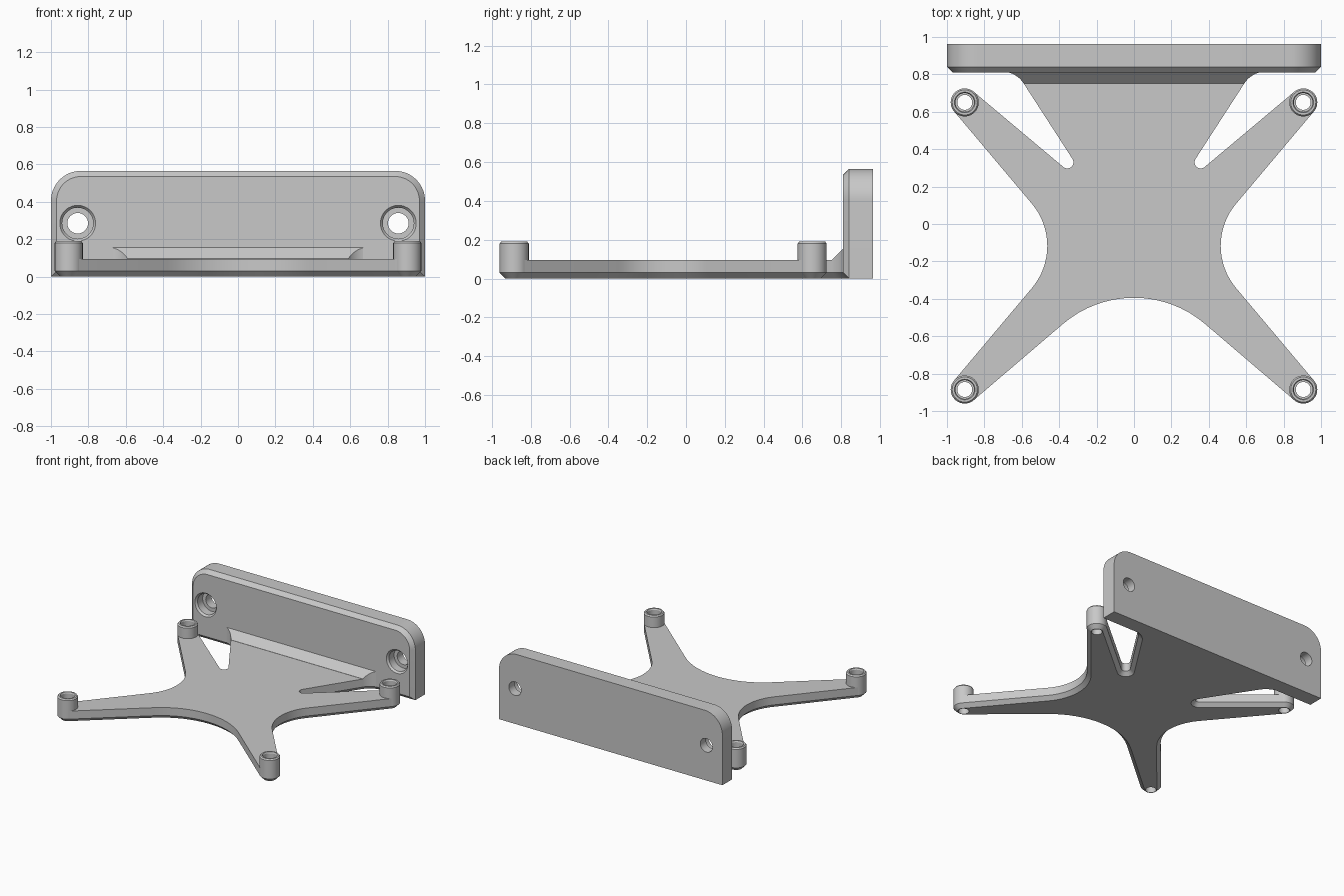
import bpy, bmesh, math
from mathutils import Vector

cube = bpy.data.objects.get("Cube")
if cube:
    bpy.data.objects.remove(cube, do_unlink=True)

GREY = (0.58, 0.58, 0.58, 1)
mat = bpy.data.materials.new("plain grey")
mat.use_nodes = True
mat.diffuse_color = GREY
mat.node_tree.nodes["Principled BSDF"].inputs["Base Color"].default_value = GREY

CHAMFER = 0.03
BASE_TOP = 0.095
BOSS_R = 0.075


def fillet(corners, steps=16):
    """Closed 2D outline from (x, y, radius) corners."""
    out = []
    for i, (x, y, r) in enumerate(corners):
        p = Vector((x, y))
        if r == 0:
            out.append(p)
            continue
        a = (Vector(corners[i - 1][:2]) - p).normalized()
        b = (Vector(corners[(i + 1) % len(corners)][:2]) - p).normalized()
        half = a.angle(b) / 2
        c = p + (a + b).normalized() * r / math.sin(half)
        t = r / math.tan(half)
        start, end = p + a * t - c, p + b * t - c
        first = math.atan2(start.y, start.x)
        sweep = math.atan2(start.x * end.y - start.y * end.x, start.dot(end))
        for k in range(steps + 1):
            angle = first + sweep * k / steps
            out.append(c + r * Vector((math.cos(angle), math.sin(angle))))
    return out


def inset(points, d):
    """Move a counter-clockwise outline inward by d with mitred corners."""
    out = []
    for i, p in enumerate(points):
        e1 = (p - points[i - 1]).normalized()
        e2 = (points[(i + 1) % len(points)] - p).normalized()
        n1, n2 = Vector((-e1.y, e1.x)), Vector((-e2.y, e2.x))
        out.append(p + (n1 + n2) * d / (1 + n1.dot(n2)))
    return out


def loft(name, rings, cyclic=False):
    """Skin a stack of equal-length rings into a solid."""
    bm = bmesh.new()
    rows = [[bm.verts.new(p) for p in ring] for ring in rings]
    n = len(rows[0])
    pairs = list(zip(rows, rows[1:])) + ([(rows[-1], rows[0])] if cyclic else [])
    for lo, hi in pairs:
        for i in range(n):
            j = (i + 1) % n
            bm.faces.new((lo[i], lo[j], hi[j], hi[i]))
    if not cyclic:
        bm.faces.new(rows[0])
        bm.faces.new(rows[-1])
    bmesh.ops.recalc_face_normals(bm, faces=bm.faces)
    mesh = bpy.data.meshes.new(name)
    bm.to_mesh(mesh)
    bm.free()
    mesh.materials.append(mat)
    obj = bpy.data.objects.new(name, mesh)
    bpy.context.collection.objects.link(obj)
    return obj


def circles(profile, place, n=48):
    """Rings of a turned (radius, height) profile, put in space by place(u, v, h)."""
    turn = [math.tau * i / n for i in range(n)]
    return [[place(r * math.cos(a), r * math.sin(a), h) for a in turn]
            for r, h in profile]


def activate(obj):
    bpy.ops.object.select_all(action='DESELECT')
    obj.select_set(True)
    bpy.context.view_layer.objects.active = obj


def cut(obj, cutter):
    cutter.hide_render = True
    mod = obj.modifiers.new("hole", 'BOOLEAN')
    mod.operation = 'DIFFERENCE'
    mod.solver = 'EXACT'
    mod.object = cutter
    activate(obj)
    bpy.ops.object.modifier_apply(modifier=mod.name)
    bpy.data.objects.remove(cutter, do_unlink=True)


def arm_tip(cx, cy, start, end, steps=16):
    """Rounded arm end, just inside the boss wall."""
    r = BOSS_R - 0.0005
    angles = [math.radians(start + (end - start) * k / steps) for k in range(steps + 1)]
    return [(cx + r * math.cos(a), cy + r * math.sin(a), 0) for a in angles]


# Base: four tapered arms and a neck that flares into the back plate
front_y, rear_y, boss_x = -0.885, 0.65, 0.905
flare_corner = (0.631, 0.815, 0.138)
half = [(0, -0.21, 0.585)]
half += arm_tip(boss_x, front_y, -130.5, 40)
half += [(0.356, -0.117, 0.35)]
half += arm_tip(boss_x, rear_y, -40, 130)
half += [(0.21, 0.164, 0.033), flare_corner, (0.8, 0.815, 0), (0.8, 0.9, 0)]
outline = fillet(half + [(-x, y, r) for x, y, r in reversed(half[1:])])
base = loft("base", [
    [(p.x, p.y, 0) for p in inset(outline, CHAMFER)],
    [(p.x, p.y, CHAMFER) for p in outline],
    [(p.x, p.y, BASE_TOP) for p in outline]])
parts = [base]

# Screw bosses at the arm ends
boss_profile = [(0.04, 0), (BOSS_R - CHAMFER, 0), (BOSS_R, CHAMFER), (BOSS_R, 0.18),
                (0.067, 0.19), (0.055, 0.19), (0.05, 0.18), (0.05, 0.14), (0.04, 0.14)]
for depth, cy in (("front", front_y), ("rear", rear_y)):
    for side, cx in (("left", boss_x), ("right", -boss_x)):
        def upright(u, v, h):
            return (cx + u, cy + v, h)
        cut(base, loft("hole_cutter", circles([(0.042, -0.1), (0.042, 0.3)], upright)))
        parts.append(loft(f"{depth}_{side}_boss", circles(boss_profile, upright), True))

# Sloped brace where the neck meets the plate
flare = fillet([(0.21, 0.164, 0), flare_corner, (0.8, 0.815, 0)])[1:-1]
rings = []
for p in flare:
    top = BASE_TOP + 0.001 + p.y - flare[0].y
    rings.append([(-p.x, p.y, 0.08), (p.x, p.y, 0.08), (p.x, p.y, top), (-p.x, p.y, top)])
parts.append(loft("brace", rings))

# Back plate: rounded top corners and a chamfered front rim
plate_face = fillet([(-1, 0, 0), (1, 0, 0), (1, 0.565, 0.16), (-1, 0.565, 0.16)])
plate = loft("back_plate", [
    [(p.x, 0.81, p.y) for p in inset(plate_face, CHAMFER)],
    [(p.x, 0.84, p.y) for p in plate_face],
    [(p.x, 0.963, p.y) for p in plate_face]])
parts.append(plate)

# Counterbored mounting holes through the plate
bore = [(0.1, 0.805), (0.083, 0.825), (0.083, 0.89), (0.055, 0.89), (0.055, 1.1)]
for cx in (-0.857, 0.857):
    cut(plate, loft("bore_cutter", circles(bore, lambda u, v, h: (cx + u, h, 0.285 + v))))

for obj in parts:
    activate(obj)
    bpy.ops.object.shade_smooth_by_angle(angle=math.radians(25))
